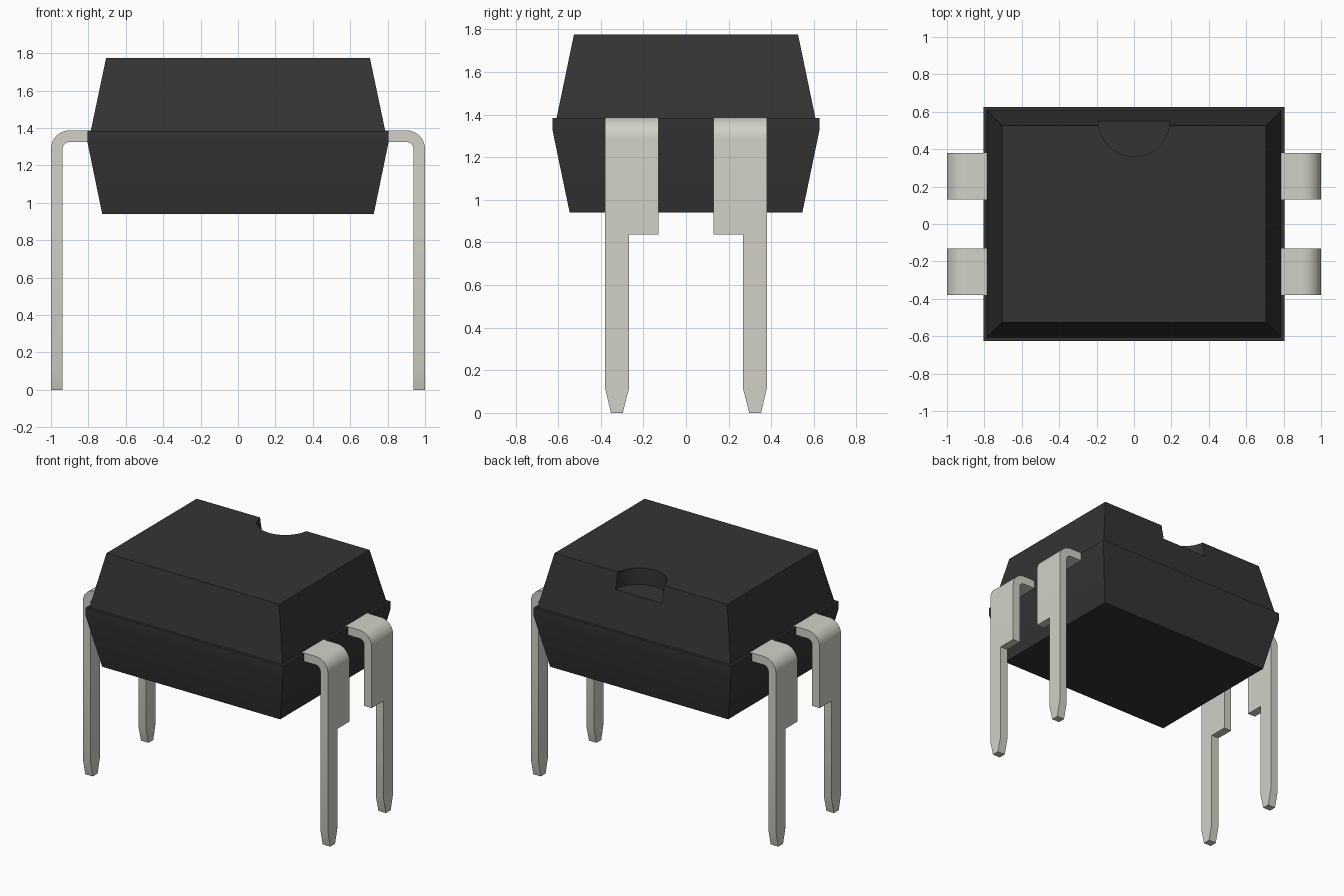
import bpy, bmesh, math

cube = bpy.data.objects.get("Cube")
if cube:
    bpy.data.objects.remove(cube, do_unlink=True)


def make_material(name, rgb, roughness):
    mat = bpy.data.materials.new(name)
    mat.use_nodes = True
    mat.diffuse_color = (*rgb, 1)
    shader = mat.node_tree.nodes["Principled BSDF"]
    shader.inputs["Base Color"].default_value = (*rgb, 1)
    shader.inputs["Roughness"].default_value = roughness
    return mat


def make_object(name, bm, mat):
    mesh = bpy.data.meshes.new(name)
    bm.to_mesh(mesh)
    bm.free()
    mesh.materials.append(mat)
    obj = bpy.data.objects.new(name, mesh)
    bpy.context.collection.objects.link(obj)
    return obj


def activate(obj):
    bpy.ops.object.select_all(action='DESELECT')
    obj.select_set(True)
    bpy.context.view_layer.objects.active = obj


plastic = make_material("black plastic", (0.034, 0.034, 0.034), 0.6)
metal = make_material("tinned metal", (0.64, 0.635, 0.57), 0.5)

# Body: stacked rectangles (half x, half y, z) with a parting belt
levels = [(0.726, 0.546, 0.94), (0.805, 0.626, 1.325), (0.805, 0.626, 1.385),
          (0.787, 0.607, 1.385), (0.705, 0.526, 1.775)]
bm = bmesh.new()
rings = [[bm.verts.new((sx * x, sy * y, z))
          for sx, sy in ((-1, -1), (1, -1), (1, 1), (-1, 1))] for x, y, z in levels]
for low, high in zip(rings, rings[1:]):
    for i in range(4):
        j = (i + 1) % 4
        bm.faces.new((low[i], low[j], high[j], high[i]))
bm.faces.new(rings[0][::-1])
bm.faces.new(rings[-1])
body = make_object("body", bm, plastic)

# Half-round orientation notch at the back of the top
bm = bmesh.new()
bmesh.ops.create_cone(bm, cap_ends=True, segments=48, radius1=0.19, radius2=0.19, depth=0.4)
cutter = make_object("notch_cutter", bm, plastic)
cutter.location = (0, 0.551, 1.855)
cutter.hide_render = True
notch = body.modifiers.new("notch", 'BOOLEAN')
notch.operation = 'DIFFERENCE'
notch.solver = 'EXACT'
notch.object = cutter
activate(body)
bpy.ops.object.modifier_apply(modifier="notch")
bpy.data.objects.remove(cutter, do_unlink=True)
bpy.ops.object.shade_smooth_by_angle(angle=math.radians(12))

# Lead: outer skin swept round the bend, then thickened
INNER, MID, OUTER = 0.13, 0.267, 0.38
TOP, RADIUS, STEPS = 1.387, 0.1, 10
path = [(0.74, TOP)]
for i in range(STEPS + 1):
    a = math.pi / 2 * i / STEPS
    path.append((1 - RADIUS + RADIUS * math.sin(a), TOP - RADIUS + RADIUS * math.cos(a)))
path.append((1, 0.838))

bm = bmesh.new()
rows = [[bm.verts.new((x, y, z)) for y in (INNER, MID, OUTER)] for x, z in path]
for upper, lower in zip(rows, rows[1:]):
    for i in range(2):
        bm.faces.new((upper[i], lower[i], lower[i + 1], upper[i + 1]))
# Narrow pin and tapered tip below the shoulder
edge = rows[-1][1:]
for y0, y1, z in ((MID, OUTER, 0.117), (0.297, 0.352, 0)):
    pin = [bm.verts.new((1, y, z)) for y in (y0, y1)]
    bm.faces.new((edge[0], pin[0], pin[1], edge[1]))
    edge = pin
bm.normal_update()
leads = make_object("leads", bm, metal)
activate(leads)
skin = leads.modifiers.new("thickness", 'SOLIDIFY')
skin.thickness = 0.062
skin.offset = -1
skin.use_even_offset = True
bpy.ops.object.modifier_apply(modifier="thickness")
bpy.ops.object.shade_smooth_by_angle(angle=math.radians(30))

# Repeat to all four corners
mirror = leads.modifiers.new("four corners", 'MIRROR')
mirror.use_axis = (True, True, False)
